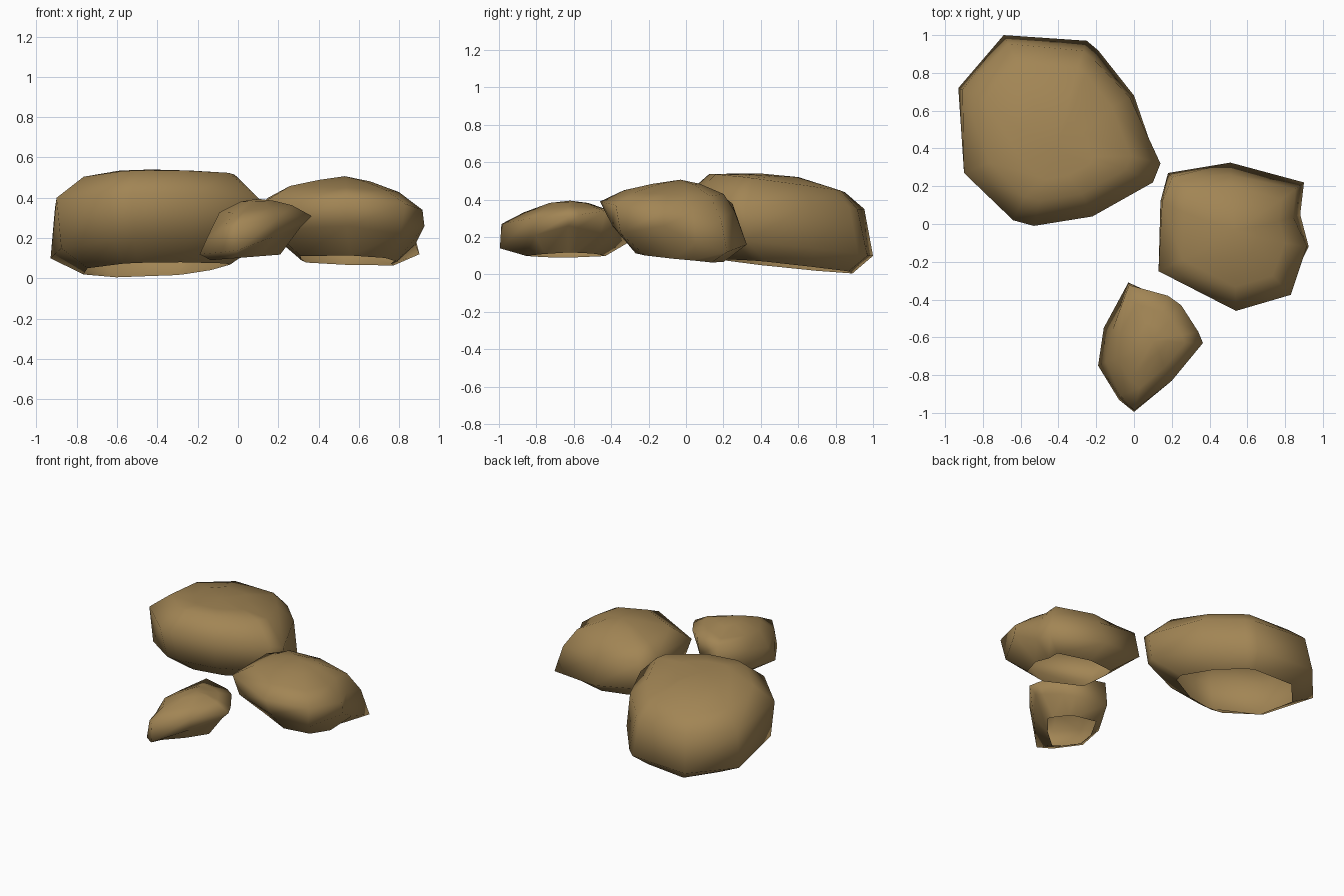
import bpy
from mathutils import Vector

stone = bpy.data.materials.new("brown stone")
stone.diffuse_color = (0.36, 0.235, 0.09, 1)


def rock(name, centre, outline, rim, tops, apex, lean, inset):
    """Open-bottomed boulder lofted through rim, low belt, high belt and top rings.
    outline: clockwise (x, y, low z, high z); ring: (scale, cx, cy, z, slope x, slope y)."""
    c = Vector(centre)
    lean = Vector(lean).normalized()
    pts = outline[::-1]
    n = len(pts)

    def ring(scale, cx, cy, z, sx, sy):
        out = []
        for p in pts:
            dx, dy = (p[0] - c.x) * scale, (p[1] - c.y) * scale
            out.append((cx + dx, cy + dy, z + sx * dx + sy * dy))
        return out

    # the two belts lean: each is pulled in on the side where the other bulges
    low, high = [], []
    for x, y, z0, z1 in pts:
        u = (Vector((x, y)) - c).normalized()
        d = u.dot(lean)
        a = Vector((x, y)) - u * inset * max(0, -d)
        b = Vector((x, y)) - u * inset * max(0, d)
        low.append((a.x, a.y, z0))
        high.append((b.x, b.y, z1))

    rings = [ring(*rim), low, high] + [ring(*t) for t in tops]
    verts = [v for r in rings for v in r] + [apex]
    faces = []
    for k in range(len(rings) - 1):
        for i in range(n):
            j = (i + 1) % n
            faces.append((k * n + i, k * n + j, (k + 1) * n + j, (k + 1) * n + i))
    last = (len(rings) - 1) * n
    faces += [(last + i, last + (i + 1) % n, len(verts) - 1) for i in range(n)]

    me = bpy.data.meshes.new(name)
    me.from_pydata(verts, [], faces)
    me.materials.append(stone)
    me.shade_smooth()
    ob = bpy.data.objects.new(name, me)
    bpy.context.collection.objects.link(ob)
    return ob


# large boulder, back left
rock("large_rock", (-0.42, 0.5),
     [(-0.69, 1.0, .10, .35), (-0.25, 0.97, .10, .35), (-0.19, 0.92, .11, .36),
      (0.0, 0.68, .14, .38), (0.14, 0.32, .18, .36), (0.10, 0.22, .20, .40),
      (-0.22, 0.04, .20, .42), (-0.53, -0.01, .20, .42), (-0.64, 0.02, .19, .42),
      (-0.90, 0.27, .15, .40), (-0.93, 0.72, .10, .35)],
     (0.68, -0.42, 0.55, .045, .03, -.10),
     [(0.72, -0.42, 0.49, .49, .02, -.13), (0.36, -0.42, 0.42, .53, 0, -.05)],
     (-0.42, 0.4, .54), (0, 1), 0.06)

# medium boulder, right
rock("medium_rock", (0.53, -0.06),
     [(0.18, 0.27, .20, .38), (0.51, 0.325, .16, .34), (0.90, 0.22, .12, .30),
      (0.88, 0.05, .17, .33), (0.925, -0.12, .26, .34), (0.83, -0.375, .22, .37),
      (0.54, -0.46, .26, .39), (0.13, -0.25, .24, .38), (0.14, 0.12, .24, .40)],
     (0.6, 0.55, -0.03, .09, -.04, -.10),
     [(0.68, 0.53, -0.06, .44, -.05, -.04), (0.32, 0.53, -0.05, .485, -.03, 0)],
     (0.53, -0.03, .507), (0.3, 1), 0.07)

# small stone, front
rock("small_rock", (0.06, -0.63),
     [(-0.03, -0.31, .17, .34), (0.18, -0.38, .20, .34), (0.25, -0.43, .22, .34),
      (0.34, -0.57, .25, .32), (0.365, -0.63, .26, .31), (0.20, -0.83, .21, .30),
      (0.0, -0.995, .14, .27), (-0.08, -0.93, .13, .25), (-0.19, -0.75, .12, .21),
      (-0.16, -0.55, .13, .25)],
     (0.62, 0.02, -0.63, .103, .08, 0),
     [(0.65, 0.07, -0.63, .345, .09, .04), (0.3, 0.09, -0.62, .383, .02, 0)],
     (0.1, -0.62, .395), (-1, 0), 0.05)
